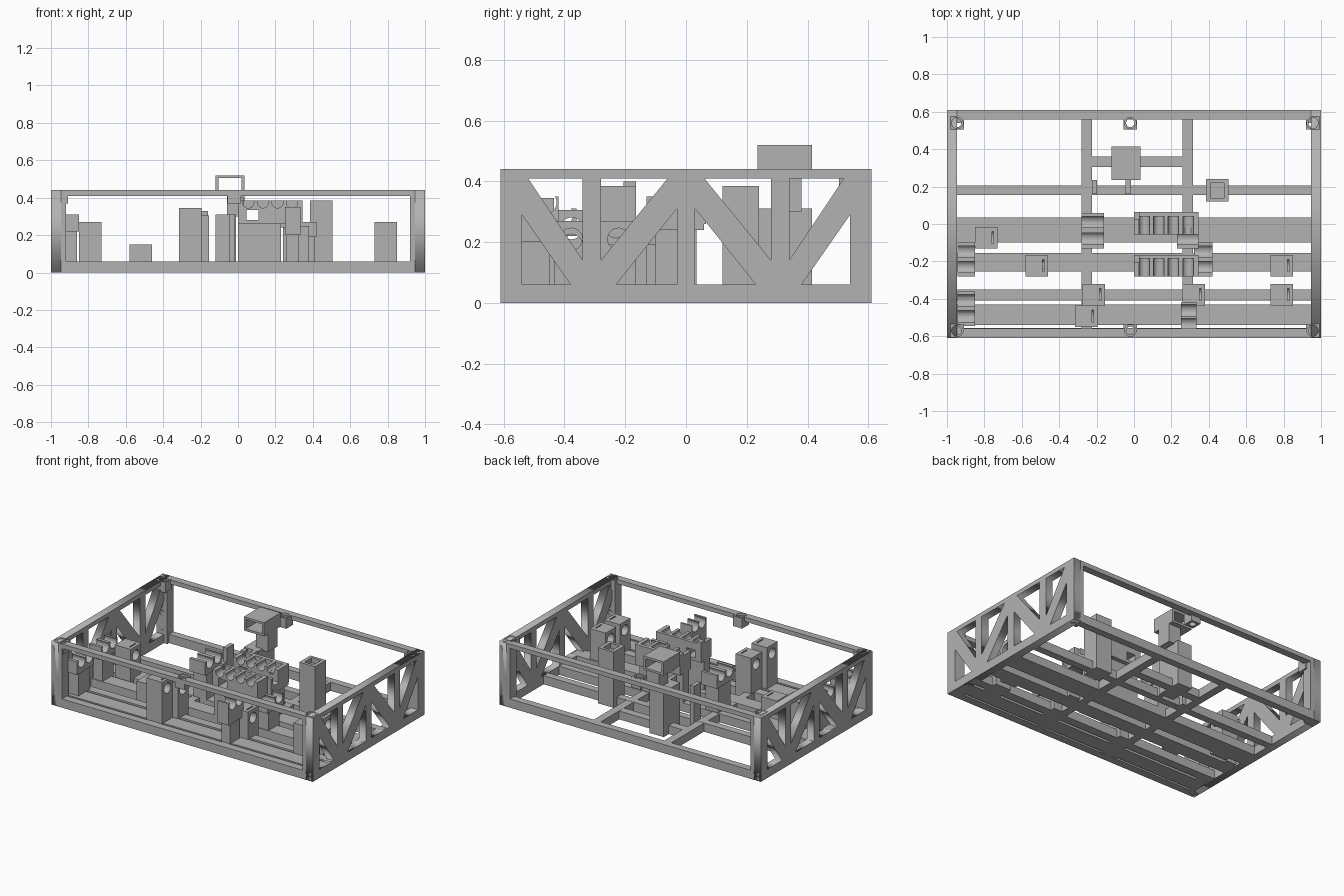
import bpy, math
from mathutils import Matrix, Vector

old = bpy.data.objects.get("Cube")
if old:
    bpy.data.objects.remove(old, do_unlink=True)

# One plain grey for everything
GREY = (0.45, 0.45, 0.45, 1)
mat = bpy.data.materials.new("plain grey")
mat.use_nodes = True
mat.diffuse_color = GREY
mat.node_tree.nodes["Principled BSDF"].inputs["Base Color"].default_value = GREY

import bmesh


def add_box(bm, x0, x1, y0, y1, z0, z1):
    size = Matrix.Diagonal((x1 - x0, y1 - y0, z1 - z0, 1))
    mid = Matrix.Translation(((x0 + x1) / 2, (y0 + y1) / 2, (z0 + z1) / 2))
    bmesh.ops.create_cube(bm, size=1, matrix=mid @ size)


def add_rod(bm, centre, radius, length, axis):
    turn = Vector((0, 0, 1)).rotation_difference(Vector(axis)).to_matrix().to_4x4()
    bmesh.ops.create_cone(bm, cap_ends=True, segments=24, radius1=radius, radius2=radius,
                          depth=length, matrix=Matrix.Translation(centre) @ turn)


def make(name, bm):
    mesh = bpy.data.meshes.new(name)
    bm.to_mesh(mesh)
    bm.free()
    mesh.materials.append(mat)
    ob = bpy.data.objects.new(name, mesh)
    bpy.context.collection.objects.link(ob)
    return ob


def box(name, *dims):
    bm = bmesh.new()
    add_box(bm, *dims)
    return make(name, bm)


def cut(ob, bm):
    """Subtract the solids in bm, bake the result and drop the cutter."""
    cutter = make("cutter", bm)
    cutter.hide_render = True
    mod = ob.modifiers.new("cut", "BOOLEAN")
    mod.object, mod.operation, mod.solver = cutter, "DIFFERENCE", "EXACT"
    mod.use_self = True
    bpy.context.view_layer.update()
    deps = bpy.context.evaluated_depsgraph_get()
    baked = bpy.data.meshes.new_from_object(ob.evaluated_get(deps))
    ob.modifiers.clear()
    ob.data = baked
    bpy.data.objects.remove(cutter, do_unlink=True)


# Base: long rails, cross rails and short bridge
for i, (y0, y1) in enumerate([(-0.61, -0.555), (-0.54, -0.43), (-0.41, -0.35), (-0.255, -0.155),
                              (-0.1, 0.035), (0.155, 0.205), (0.56, 0.61)]):
    box(f"base_rail_{i}", -0.99, 0.99, y0, y1, 0, 0.06)
for side, x in (("right", -0.28), ("left", 0.26)):
    box(f"cross_rail_{side}", x, x + 0.055, -0.6, 0.6, 0, 0.059)
box("bridge_rail", -0.25, 0.3, 0.305, 0.36, 0, 0.058)

# Trussed side panels, a flat outline with triangular holes
HOLES = [[(0.54, 0.06), (0.54, 0.29), (0.38, 0.06)], [(0.34, 0.14), (0.34, 0.41), (0.52, 0.41)],
         [(0.28, 0.14), (0.28, 0.41), (0.06, 0.41)], [(0.03, 0.06), (0.03, 0.31), (0.23, 0.06)]]
loops = [[(-0.61, 0), (0.61, 0), (0.61, 0.44), (-0.61, 0.44)]]
for tri in HOLES:
    loops += [tri, [(-y, z) for y, z in tri]]
for side, x in (("right", -0.973), ("left", 0.973)):
    curve = bpy.data.curves.new("truss", "CURVE")
    curve.dimensions, curve.fill_mode, curve.extrude = "2D", "BOTH", 0.027
    for loop in loops:
        spline = curve.splines.new("POLY")
        spline.points.add(len(loop) - 1)
        for point, (y, z) in zip(spline.points, loop):
            point.co = (y, z, 0, 1)
        spline.use_cyclic_u = True
    temp = bpy.data.objects.new("truss_outline", curve)
    bpy.context.collection.objects.link(temp)
    bpy.context.view_layer.update()
    mesh = bpy.data.meshes.new_from_object(temp.evaluated_get(bpy.context.evaluated_depsgraph_get()))
    bpy.data.objects.remove(temp, do_unlink=True)
    # local x -> y, local y -> z, local z -> x
    mesh.transform(Matrix(((0, 0, 1, x), (1, 0, 0, 0), (0, 1, 0, 0), (0, 0, 0, 1))))
    mesh.materials.clear()
    mesh.materials.append(mat)
    panel = bpy.data.objects.new(f"truss_panel_{side}", mesh)
    bpy.context.collection.objects.link(panel)

# Corner posts, top rails and screw bosses with counterbored holes
BOSS_X = (-0.945, -0.02, 0.955)
for end, sy, by in (("front", -1, -0.57), ("back", 1, 0.54)):
    y0, y1 = sorted((sy * 0.56, sy * 0.61))
    rail = box(f"top_rail_{end}", -1, 1, y0, y1, 0.41, 0.44)
    parts = [rail]
    for side, x0 in (("right", -1), ("left", 0.92)):
        p0, p1 = sorted((sy * 0.54, sy * 0.61))
        box(f"corner_post_{end}_{side}", x0, x0 + 0.08, p0, p1, 0, 0.41)
    for i, x in enumerate(BOSS_X):
        parts.append(box(f"screw_boss_{end}_{i}", x - 0.036, x + 0.036, by - 0.036, by + 0.036,
                         0.37, 0.4405))
    for part in parts:
        bm = bmesh.new()
        for x in BOSS_X:
            add_rod(bm, (x, by, 0.44), 0.031, 0.03, (0, 0, 1))
            add_rod(bm, (x, by, 0.4), 0.022, 0.2, (0, 0, 1))
        cut(part, bm)

# Bearing blocks: corner x, corner y, height
BLOCKS = [(-0.85, -0.13, 0.27), (-0.58, -0.28, 0.15), (-0.315, -0.55, 0.345),
          (-0.275, -0.435, 0.305), (0.26, -0.435, 0.25), (0.73, -0.28, 0.27), (0.73, -0.435, 0.27)]
for i, (x, y, h) in enumerate(BLOCKS):
    block = box(f"bearing_block_{i}", x, x + 0.12, y, y + 0.115, 0, h)
    bm = bmesh.new()
    add_rod(bm, (x + 0.06, y + 0.058, h - 0.06), 0.036, 0.3, (1, 0, 0))
    add_box(bm, x + 0.09, x + 0.098, y + 0.025, y + 0.09, h - 0.05, h + 0.01)
    cut(block, bm)

# Tall post with an open notch in its top
post = box("notched_post", 0.385, 0.505, 0.12, 0.24, 0, 0.385)
bm = bmesh.new()
add_box(bm, 0.41, 0.48, 0.14, 0.22, 0.35, 0.4)
cut(post, bm)

# Twin cradles: x range, y range, pedestal height, top
CRADLES = [(-0.945, -0.85, -0.28, -0.1, 0.22, 0.31), (-0.945, -0.85, -0.545, -0.36, 0.22, 0.31),
           (-0.28, -0.16, -0.13, 0.06, 0.24, 0.33), (0.23, 0.345, -0.13, 0.06, 0.24, 0.35),
           (0.32, 0.42, -0.28, -0.1, 0.19, 0.27), (0.25, 0.335, -0.58, -0.42, 0.2, 0.35)]
for i, (x0, x1, y0, y1, base, top) in enumerate(CRADLES):
    box(f"cradle_pedestal_{i}", x0 + 0.01, x1 - 0.01, y0 + 0.03, y1 - 0.03, 0, base)
    cradle = box(f"cradle_{i}", x0, x1, y0, y1, base, top)
    bm = bmesh.new()
    for t in (0.28, 0.74):
        add_rod(bm, (x0, y0 + t * (y1 - y0), top - 0.02), 0.036, 0.4, (1, 0, 0))
        add_box(bm, x0 - 0.1, x1 + 0.1, y0 + t * (y1 - y0) - 0.03, y0 + t * (y1 - y0) + 0.03,
                top - 0.02, top + 0.1)
    cut(cradle, bm)

# Two rows of four upright channels
for name, y0, y1 in (("front", -0.28, -0.165), ("back", -0.055, 0.065)):
    box(f"channel_pedestal_{name}", 0, 0.23, y0 + 0.02, y1 - 0.03, 0, 0.26)
    row = box(f"channel_row_{name}", 0, 0.345, y0, y1, 0.26, 0.385)
    bm = bmesh.new()
    for k in range(4):
        x = 0.055 + k * 0.078
        add_rod(bm, (x, y0 + 0.015, 0.375), 0.03, 0.16, (0, 1, 0))
    add_box(bm, 0.045, 0.11, y0 - 0.1, y1 + 0.1, 0.28, 0.335)
    cut(row, bm)
    box(f"channel_stop_{name}", 0, 0.03, y1 - 0.04, y1, 0.36, 0.4)

# Tower carrying an open rectangular sleeve
box("tower", -0.12, -0.01, 0.235, 0.415, 0, 0.31)
box("tower_neck", -0.06, 0.035, 0.28, 0.38, 0.3, 0.43)
sleeve = box("sleeve", -0.12, 0.035, 0.235, 0.415, 0.425, 0.52)
bm = bmesh.new()
add_box(bm, -0.105, 0.02, 0.1, 0.6, 0.44, 0.505)
cut(sleeve, bm)

# Thin guide pegs
for side, x in (("right", -0.225), ("left", -0.045)):
    box(f"guide_peg_{side}", x, x + 0.028, 0.16, 0.235, 0, 0.31)
